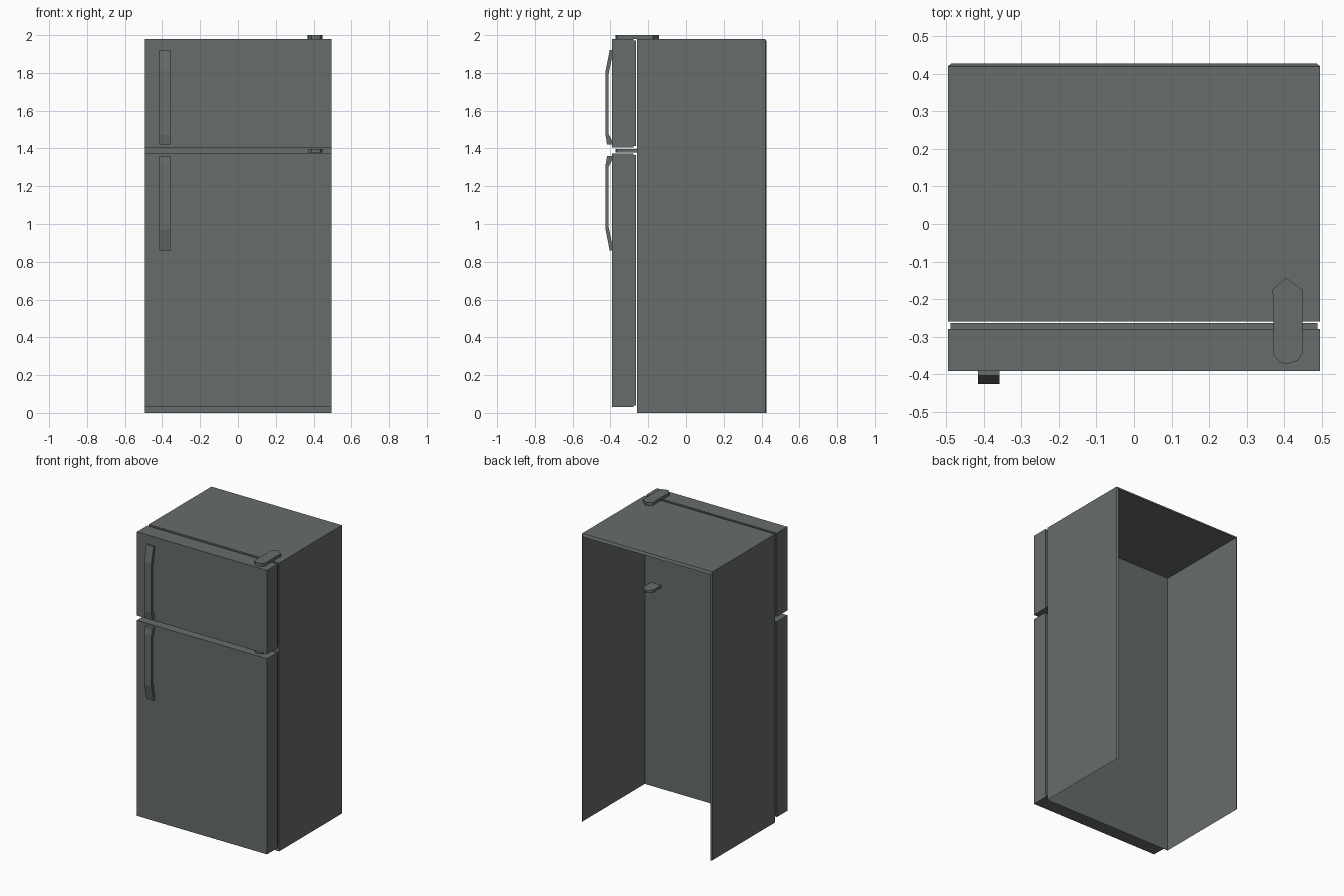
import bpy, bmesh

if "Cube" in bpy.data.objects:
    bpy.data.objects.remove(bpy.data.objects["Cube"])

mat = bpy.data.materials.new("steel grey")
mat.diffuse_color = (0.135, 0.150, 0.148, 1)
mat.use_nodes = True
mat.node_tree.nodes["Principled BSDF"].inputs["Base Color"].default_value = mat.diffuse_color


def finish(name, bm):
    bmesh.ops.recalc_face_normals(bm, faces=bm.faces)
    me = bpy.data.meshes.new(name)
    bm.to_mesh(me)
    bm.free()
    ob = bpy.data.objects.new(name, me)
    me.materials.append(mat)
    bpy.context.collection.objects.link(ob)
    return ob


def box(name, lo, hi):
    bm = bmesh.new()
    bmesh.ops.create_cube(bm, size=1)
    for v in bm.verts:
        v.co = [lo[i] + (v.co[i] + 0.5) * (hi[i] - lo[i]) for i in range(3)]
    return finish(name, bm)


def extrude(name, points, offset):
    bm = bmesh.new()
    f = bm.faces.new([bm.verts.new(p) for p in points])
    r = bmesh.ops.extrude_face_region(bm, geom=[f])
    moved = [g for g in r["geom"] if isinstance(g, bmesh.types.BMVert)]
    bmesh.ops.translate(bm, verts=moved, vec=offset)
    return finish(name, bm)


# Cabinet shell: thin sheet, open at the back and the bottom, rim turned in
W, F, B, H = 0.495, -0.26, 0.42, 1.98
bm = bmesh.new()
rings = []
for y, w, h in ((F, W, H), (B, W, H), (0.427, W - 0.008, H - 0.018)):
    rings.append([bm.verts.new(p) for p in
                  ((-w, y, 0), (-w, y, h), (w, y, h), (w, y, 0))])
bm.faces.new(rings[0])
for a, b in zip(rings, rings[1:]):
    for i in range(3):
        bm.faces.new((a[i], b[i], b[i + 1], a[i + 1]))
finish("cabinet_shell", bm)

# Doors with seals behind them
for name, z0, z1 in (("freezer", 1.405, 1.98), ("fridge", 0.03, 1.373)):
    box(name + "_door", (-W, -0.392, z0), (W, -0.279, z1))
    box(name + "_seal", (-0.488, -0.279, z0 + 0.008), (0.488, -0.264, z1 - 0.008))

# Bowed handles: the lower one is the upper one flipped
profile = ((-0.391, 1.92), (-0.404, 1.92), (-0.426, 1.81), (-0.426, 1.47),
           (-0.418, 1.42), (-0.391, 1.42), (-0.391, 1.44), (-0.409, 1.475),
           (-0.409, 1.80), (-0.391, 1.885))
for name, flip in (("freezer_handle", False), ("fridge_handle", True)):
    pts = [(-0.416, y, 2.78 - z if flip else z) for y, z in profile]
    extrude(name, pts, (0.058, 0, 0))

# Hinge plates
outline = ((0.405, -0.143), (0.448, -0.175), (0.448, -0.345), (0.436, -0.364),
           (0.41, -0.372), (0.388, -0.37), (0.372, -0.35), (0.372, -0.21),
           (0.368, -0.175))
for name, z, t in (("top_hinge", 1.98, 0.02), ("middle_hinge", 1.379, 0.018)):
    extrude(name, [(x, y, z) for x, y in outline], (0, 0, t))
